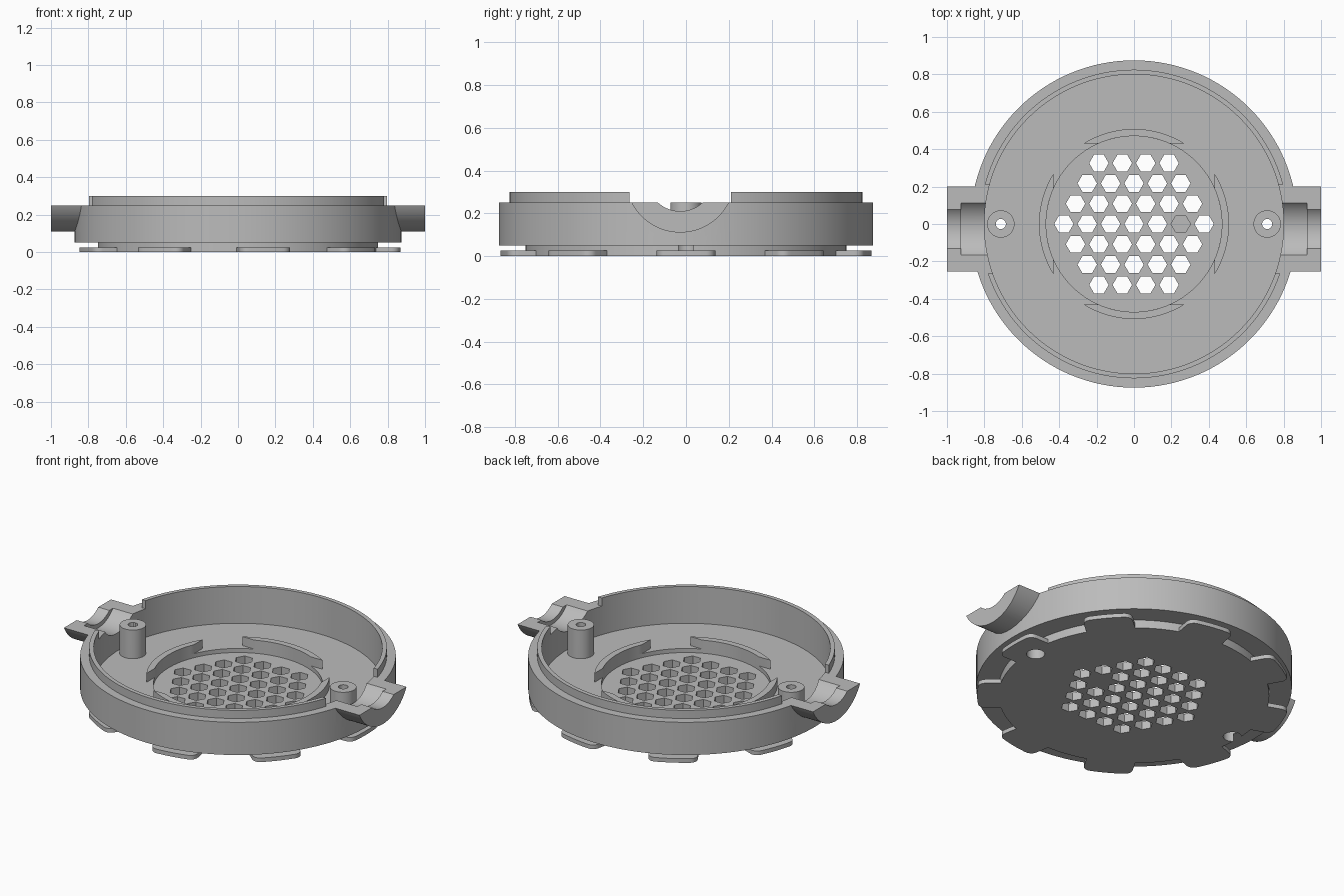
import bpy, bmesh, math
from mathutils import Matrix, Vector

if "Cube" in bpy.data.objects:
    bpy.data.objects.remove(bpy.data.objects["Cube"], do_unlink=True)

GREY = (0.5, 0.5, 0.5, 1)
mat = bpy.data.materials.new("plain grey plastic")
mat.use_nodes = True
mat.diffuse_color = GREY
mat.node_tree.nodes["Principled BSDF"].inputs["Base Color"].default_value = GREY

PORT_Y, PORT_Z = -0.027, 0.365   # axis of the cable ports
BOSS_X = 0.712                   # screw boss position


def finish(bm, name):
    bmesh.ops.recalc_face_normals(bm, faces=bm.faces)
    me = bpy.data.meshes.new(name)
    bm.to_mesh(me)
    bm.free()
    me.materials.append(mat)
    ob = bpy.data.objects.new(name, me)
    bpy.context.collection.objects.link(ob)
    return ob


def lathe(bm, profile, centre=(0, 0), steps=128):
    """Closed solid from (radius, z) points that start and end on the axis."""
    rings = []
    for r, z in profile:
        if r == 0:
            rings.append([bm.verts.new((*centre, z))])
        else:
            rings.append([bm.verts.new((centre[0] + r * math.cos(math.tau * i / steps),
                                        centre[1] + r * math.sin(math.tau * i / steps), z))
                          for i in range(steps)])
    for a, b in zip(rings, rings[1:]):
        for i in range(steps):
            j = (i + 1) % steps
            if len(a) == 1:
                bm.faces.new((a[0], b[i], b[j]))
            elif len(b) == 1:
                bm.faces.new((a[i], a[j], b[0]))
            else:
                bm.faces.new((a[i], a[j], b[j], b[i]))


def prism(bm, outline, z0, z1, turn=0.0):
    """Extrude an xy outline upwards, turned about the z axis."""
    rot = Matrix.Rotation(turn, 3, 'Z')
    low = [bm.verts.new(rot @ Vector((x, y, z0))) for x, y in outline]
    top = [bm.verts.new(rot @ Vector((x, y, z1))) for x, y in outline]
    bm.faces.new(low[::-1])
    bm.faces.new(top)
    for i in range(len(low)):
        j = (i + 1) % len(low)
        bm.faces.new((low[i], low[j], top[j], top[i]))


def box(bm, x0, x1, y0, y1, z0, z1):
    prism(bm, [(x0, y0), (x1, y0), (x1, y1), (x0, y1)], z0, z1)


def rod(bm, x0, x1, radius):
    """Cylinder along x on the port axis."""
    place = Matrix.Translation(((x0 + x1) / 2, PORT_Y, PORT_Z)) @ Matrix.Rotation(math.pi / 2, 4, 'Y')
    bmesh.ops.create_cone(bm, cap_ends=True, segments=96, radius1=radius, radius2=radius,
                          depth=abs(x1 - x0), matrix=place)


def arc(radius, a0, a1, n, cx=0.0, cy=0.0):
    return [(cx + radius * math.cos(a0 + (a1 - a0) * i / n),
             cy + radius * math.sin(a0 + (a1 - a0) * i / n)) for i in range(n + 1)]


def combine(target, tool, operation):
    mod = target.modifiers.new("combine", 'BOOLEAN')
    mod.operation, mod.solver, mod.object = operation, 'EXACT', tool
    tool.hide_render = True
    bpy.context.view_layer.objects.active = target
    bpy.ops.object.modifier_apply(modifier=mod.name)
    bpy.data.objects.remove(tool, do_unlink=True)


# Round tray: neck, wall, raised lip, floor and central recess
bm = bmesh.new()
lathe(bm, [(0, 0), (0.75, 0), (0.75, 0.05), (0.875, 0.05), (0.875, 0.25), (0.825, 0.25),
           (0.825, 0.30), (0.80, 0.30), (0.80, 0.075), (0.47, 0.075), (0.47, 0.05), (0, 0.05)])
tray = finish(bm, "tray")

# Half-round cable ports on both sides, trimmed level with the rim
bm = bmesh.new()
for s in (-1, 1):
    rod(bm, s * 0.81, s * 1.0, 0.255)
ports = finish(bm, "ports")
bm = bmesh.new()
box(bm, -1.2, 1.2, -0.5, 0.5, 0.25, 0.8)
combine(ports, finish(bm, "port_trim"), 'DIFFERENCE')
combine(tray, ports, 'UNION')

# Gaps in the lip above the ports
bm = bmesh.new()
for s in (-1, 1):
    box(bm, *sorted((s * 0.6, s * 1.1)), PORT_Y - 0.237, PORT_Y + 0.237, 0.25, 0.4)
combine(tray, finish(bm, "lip_gap_cutter"), 'DIFFERENCE')

# Stepped cable grooves: wide inside, narrow at the mouth
for x0, x1, radius in ((0.70, 0.925, 0.181), (0.90, 1.1, 0.155)):
    bm = bmesh.new()
    for s in (-1, 1):
        rod(bm, s * x0, s * x1, radius)
    combine(tray, finish(bm, "groove_cutter"), 'DIFFERENCE')

# Nine bayonet tabs with rounded corners round the foot
w, r = 0.137, 0.045
side = arc(r, math.radians(90), math.radians(8), 6, 0.82, w - r)
crown = arc(0.87, 0.095, -0.095, 6)
outline = [(0.65, w)] + side + crown + [(x, -y) for x, y in reversed(side)] + [(0.65, -w)]
bm = bmesh.new()
for i in range(9):
    prism(bm, outline, 0, 0.025, math.radians(40 * i))
combine(tray, finish(bm, "tabs"), 'UNION')

# Screw bosses
bm = bmesh.new()
for s in (-1, 1):
    lathe(bm, [(0, 0.06), (0.073, 0.06), (0.073, 0.25), (0, 0.25)], (s * BOSS_X, 0), 48)
combine(tray, finish(bm, "bosses"), 'UNION')

# Screw holes, counterbored from below
bm = bmesh.new()
for s in (-1, 1):
    lathe(bm, [(0, -0.1), (0.051, -0.1), (0.051, 0.15), (0.027, 0.15), (0.027, 0.4), (0, 0.4)],
          (s * BOSS_X, 0), 32)
combine(tray, finish(bm, "screw_cutter"), 'DIFFERENCE')

# Honeycomb vent
bm = bmesh.new()
for row in range(-3, 4):
    count = 7 - abs(row)
    for k in range(count):
        cx, cy = (k - (count - 1) / 2) * 0.125, row * 0.1085
        prism(bm, arc(0.052, 0, math.tau * 5 / 6, 5, cx, cy), -0.1, 0.2)
combine(tray, finish(bm, "vent_cutter"), 'DIFFERENCE')

# Four curved clips round the recess, with straight-cut ends
bm = bmesh.new()
a_out, a_in = math.acos(0.43 / 0.508), math.acos(0.43 / 0.47)
clip = arc(0.508, -a_out, a_out, 20) + arc(0.47, a_in, -a_in, 16)
for i in range(4):
    prism(bm, clip, 0.075, 0.13, math.pi / 2 * i)
clips = finish(bm, "retaining_clips")

# Smooth round walls, crisp edges
for ob in (tray, clips):
    bpy.ops.object.select_all(action='DESELECT')
    ob.select_set(True)
    bpy.context.view_layer.objects.active = ob
    bpy.ops.object.shade_smooth_by_angle(angle=math.radians(25))
